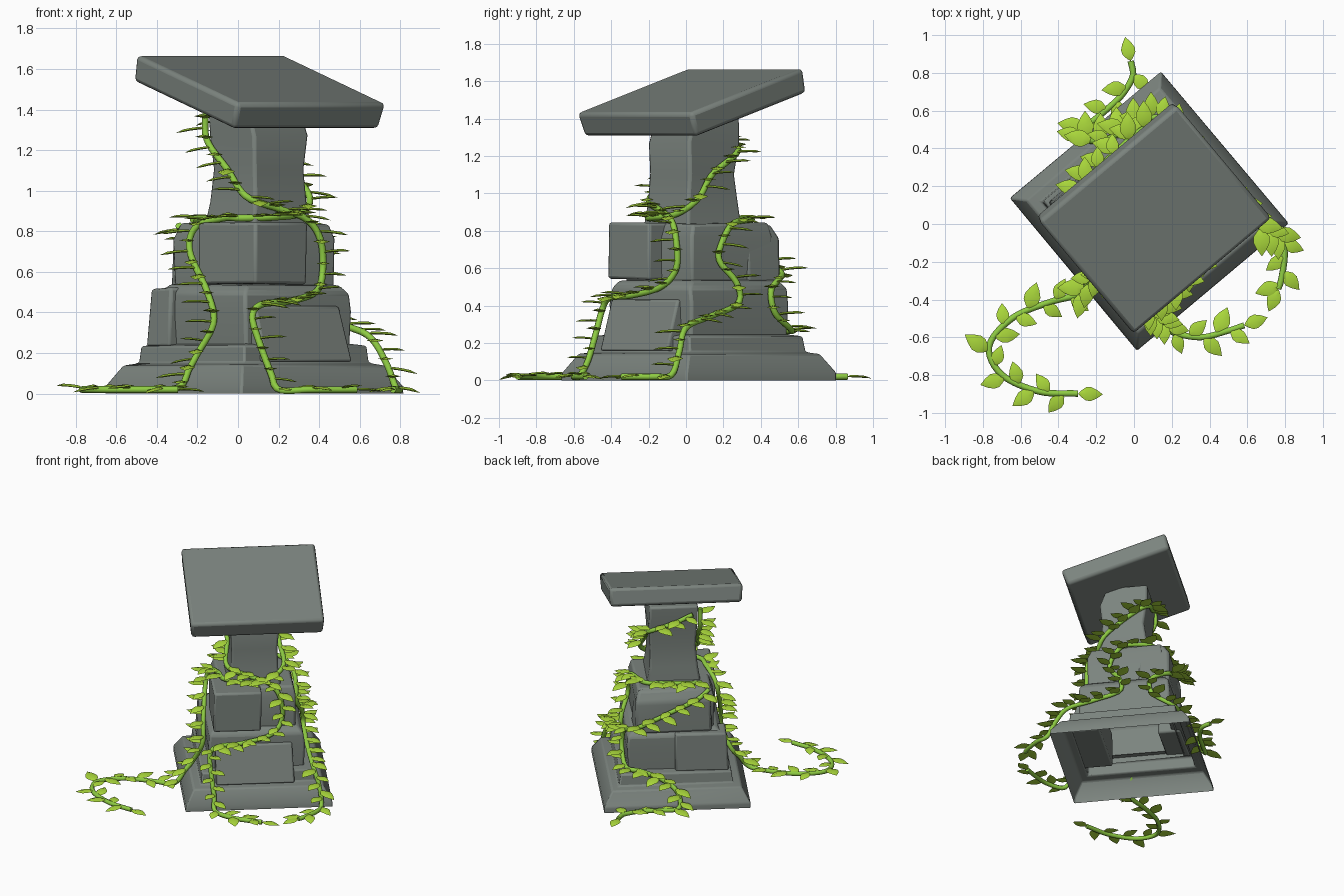
import bpy, bmesh, math, random
from mathutils import Vector, Matrix

if "Cube" in bpy.data.objects:
    bpy.data.objects.remove(bpy.data.objects["Cube"])

random.seed(4)
A = math.radians(40)
PLACE = Matrix.Translation((0.08, 0.07, 0)) @ Matrix.Rotation(A, 4, 'Z')  # turned pedestal frame


def material(name, col):
    m = bpy.data.materials.new(name)
    m.diffuse_color = (*col, 1)
    m.use_nodes = True
    m.node_tree.nodes["Principled BSDF"].inputs["Base Color"].default_value = m.diffuse_color
    return m


STONE = material("grey stone", (0.20, 0.23, 0.21))
STEM = material("stem green", (0.27, 0.60, 0.055))
LEAF = material("leaf green", (0.41, 0.70, 0.045))


def finish(name, bm, mat, angle=35, bevel=0.0):
    bmesh.ops.recalc_face_normals(bm, faces=bm.faces)
    me = bpy.data.meshes.new(name)
    bm.to_mesh(me)
    bm.free()
    me.materials.append(mat)
    ob = bpy.data.objects.new(name, me)
    bpy.context.collection.objects.link(ob)
    if bevel:
        b = ob.modifiers.new("worn edges", 'BEVEL')
        b.width, b.segments, b.limit_method = bevel, 2, 'ANGLE'
    bpy.ops.object.select_all(action='DESELECT')
    ob.select_set(True)
    bpy.context.view_layer.objects.active = ob
    bpy.ops.object.shade_smooth_by_angle(angle=math.radians(angle))
    return ob


def loft(name, rings, jitter=0.008, bevel=0.02, top=True, bottom=True):
    """Stacked rectangles (u0, u1, v0, v1, z) in the pedestal frame."""
    bm = bmesh.new()
    loops = []
    for u0, u1, v0, v1, z in rings:
        j = lambda: random.uniform(-jitter, jitter)
        loops.append([bm.verts.new((u + j(), v + j(), z + (j() if z > 0 else 0)))
                      for u, v in ((u0, v0), (u1, v0), (u1, v1), (u0, v1))])
    for a, b in zip(loops, loops[1:]):
        for i in range(4):
            bm.faces.new((a[i], a[(i + 1) % 4], b[(i + 1) % 4], b[i]))
    if bottom:
        bm.faces.new(loops[0][::-1])
    if top:
        bm.faces.new(loops[-1])
    bm.transform(PLACE)
    return finish(name, bm, STONE, bevel=bevel)


def sq(r, z, du=0, dv=0):
    return (du - r, du + r, dv - r, dv + r, z)


# stone base: hollow stepped plinth
loft("base_plinth", [sq(0.524, 0), sq(0.522, 0.04), sq(0.46, 0.14), sq(0.405, 0.15),
                     sq(0.395, 0.235), sq(0.30, 0.25)], 0.003, 0.01, False, False)
# stacked body stones
loft("lower_body", [sq(0.335, 0.2), sq(0.34, 0.40), sq(0.335, 0.50), sq(0.30, 0.54)], 0.006, 0.015, bottom=False)
loft("upper_body", [sq(0.28, 0.5), sq(0.285, 0.76), sq(0.262, 0.84)], 0.006, 0.015)
loft("front_lower_block", [(-0.30, 0.26, -0.445, -0.2, 0.155), (-0.30, 0.25, -0.36, -0.2, 0.43)], 0.003, 0.012)
loft("front_upper_block", [(-0.31, 0.03, -0.375, 0.06, 0.54), (-0.31, 0.03, -0.375, 0.06, 0.842)], 0.004, 0.015)
loft("back_lower_block", [(-0.38, 0.0, 0.2, 0.375, 0.23), (-0.365, 0.0, 0.2, 0.36, 0.52)], 0.005, 0.015)
loft("back_upper_block", [(-0.26, 0.29, 0.1, 0.33, 0.52), (-0.25, 0.28, 0.1, 0.33, 0.76),
                          (-0.22, 0.26, 0.1, 0.28, 0.835)], 0.006, 0.02)
# column, slightly waisted
loft("column", [(-0.20, 0.19, -0.235, 0.15, 0.8), (-0.18, 0.165, -0.215, 0.135, 0.95),
                (-0.165, 0.155, -0.20, 0.12, 1.1), (-0.18, 0.17, -0.215, 0.14, 1.27),
                (-0.18, 0.16, -0.16, 0.14, 1.42)], 0.006, 0.015)

# sloping slab on top
bm = bmesh.new()
bmesh.ops.create_cube(bm, size=1)
for v in bm.verts:
    s = 0.98 if v.co.z < 0 else 1.0
    v.co = Vector((v.co.x * 0.955 * s, v.co.y * 0.82 * s, v.co.z * 0.135))
bm.transform(PLACE @ Matrix.Translation((-0.005, -0.04, 1.485)) @ Matrix.Rotation(math.radians(17), 4, 'X'))
finish("top_slab", bm, STONE, bevel=0.022)


def spline(pts, n=24):
    """Smooth path through the points, resampled about every 0.025."""
    p = [Vector(q) for q in pts]
    p = [2 * p[0] - p[1]] + p + [2 * p[-1] - p[-2]]
    raw = []
    for a, b, c, d in zip(p, p[1:], p[2:], p[3:]):
        for i in range(n):
            t = i / n
            raw.append(0.5 * (2 * b + (c - a) * t + (2 * a - 5 * b + 4 * c - d) * t * t
                              + (3 * b - a - 3 * c + d) * t ** 3))
    raw.append(p[-2])
    out, acc = [raw[0]], 0
    for a, b in zip(raw, raw[1:]):
        acc += (b - a).length
        if acc >= 0.023:
            out.append(b)
            acc = 0
    return out


def add_leaf(bm, pos, out, length, pitch):
    """Pointed oval leaf with a raised midrib, closed underneath."""
    prof = [(0.0, 0.0), (0.12, 0.13), (0.32, 0.27), (0.52, 0.285), (0.75, 0.18), (1.0, 0.0)]
    out = Vector((out.x, out.y, 0)).normalized()
    side = Vector((-out.y, out.x, 0))
    fwd = out * math.cos(pitch) + Vector((0, 0, math.sin(pitch)))
    up = fwd.cross(side)
    mk = lambda t, w, h: bm.verts.new(pos + length * (fwd * t + side * w + up * (h - 0.12 * t * t)))
    L = [mk(t, w, 0) for t, w in prof[1:-1]]
    R = [mk(t, -w, 0) for t, w in prof[1:-1]]
    T = [mk(t, 0, 0.06) for t, w in prof[1:-1]]
    B = [mk(t, 0, -0.03) for t, w in prof[1:-1]]
    base, tip = mk(0, 0, 0), mk(1, 0, 0)
    for i in range(3):
        for a, b in ((L, T), (T, R), (R, B), (B, L)):
            bm.faces.new((a[i], b[i], b[i + 1], a[i + 1]))
    for a, b in ((L, T), (T, R), (R, B), (B, L)):
        bm.faces.new((base, b[0], a[0]))
        bm.faces.new((tip, a[3], b[3]))


def vine(name, pts):
    path = [PLACE @ p for p in spline(pts)]
    cu = bpy.data.curves.new(name, 'CURVE')
    cu.dimensions, cu.bevel_depth, cu.bevel_resolution = '3D', 0.017, 2
    cu.use_fill_caps = True
    sp = cu.splines.new('POLY')
    sp.points.add(len(path) - 1)
    for q, c in zip(sp.points, path):
        q.co = (*c, 1)
    tmp = bpy.data.objects.new(name + "_path", cu)
    bpy.context.collection.objects.link(tmp)
    bpy.context.view_layer.update()
    me = bpy.data.meshes.new_from_object(tmp.evaluated_get(bpy.context.evaluated_depsgraph_get()))
    bpy.data.objects.remove(tmp)
    bm = bmesh.new()
    bm.from_mesh(me)
    finish(name + "_stem", bm, STEM, 60)
    # leaves alternate left and right, always facing away from the stone
    bm = bmesh.new()
    flip, last = 1, 0
    for i in range(2, len(path) - 1):
        ground = path[i].z < 0.04
        if i - last < (3 if ground else 2):
            continue
        last = i
        tan = (path[i + 1] - path[i - 1]).normalized()
        flat = Vector((tan.x, tan.y, 0))
        loc = PLACE.inverted() @ path[i]
        away = Vector((loc.x, 0, 0)) if abs(loc.x) > abs(loc.y) else Vector((0, loc.y, 0))
        away = (PLACE.to_3x3() @ away).normalized()
        if ground:
            d = flat * 0.8 + flip * Vector((-flat.y, flat.x, 0))
        else:
            d = away + flip * 0.8 * Vector((-away.y, away.x, 0))
        add_leaf(bm, path[i] + Vector((0, 0, 0.008)), d, random.uniform(0.115, 0.155), random.uniform(-0.08, 0.22))
        flip = -flip
    for k in (0, -1):
        end = path[k] - path[1 if k == 0 else -2]
        if path[k].z < 0.04:
            add_leaf(bm, path[k], end, 0.13, 0.05)
    finish(name + "_leaves", bm, LEAF, 40)


# vine from the front-left ground, up the left side, round the column
vine("left_vine", [(-0.91, -0.50, .02), (-1.06, -0.36, .02), (-1.155, -0.165, .02), (-1.11, -0.005, .02),
                   (-0.92, 0.03, .02), (-0.72, -0.03, .02), (-0.57, -0.10, .03), (-0.495, -0.09, .12),
                   (-0.43, -0.08, .2), (-0.37, -0.13, .35), (-0.36, -0.07, .5), (-0.33, 0.1, .7),
                   (-0.30, 0.09, .82), (-0.25, -0.06, .865), (-0.22, -0.17, .865), (-0.08, -0.25, .87),
                   (0.1, -0.24, .89), (0.205, -0.18, .97), (0.18, -0.06, 1.1), (0.185, 0.09, 1.2),
                   (0.13, 0.155, 1.25), (-0.02, 0.155, 1.3), (-0.14, 0.16, 1.36)])
# vine from under the slab, down the front
vine("front_vine", [(-0.195, 0.14, 1.4), (-0.195, 0.13, 1.25), (-0.185, -0.02, 1.1), (-0.20, -0.18, .97),
                    (-0.04, -0.24, .91), (0.1, -0.28, .86), (0.17, -0.305, .76), (0.18, -0.31, .6),
                    (0.1, -0.35, .5), (-0.1, -0.38, .455), (-0.28, -0.39, .44), (-0.34, -0.39, .38),
                    (-0.335, -0.44, .25), (-0.32, -0.51, .1), (-0.32, -0.57, .02), (-0.224, -0.687, .02),
                    (-0.1, -0.75, .02), (0.0, -0.79, .02)])
# vine from the back ledge, down the right side
vine("right_vine", [(-0.2, 0.24, .86), (0.0, 0.23, .86), (0.2, 0.2, .86), (0.285, 0.0, .84), (0.30, -0.09, .74),
                    (0.30, -0.11, .64), (0.35, -0.03, .52), (0.36, -0.03, .41), (0.37, -0.24, .34),
                    (0.39, -0.42, .28), (0.43, -0.5, .15), (0.44, -0.56, .03), (0.40, -0.64, .02),
                    (0.30, -0.73, .02), (0.25, -0.76, .02)])
# vine from the back ground, over the plinth and across the back
vine("back_vine", [(0.435, 0.67, .02), (0.39, 0.60, .02), (0.27, 0.56, .02), (0.13, 0.555, .02),
                   (-0.01, 0.55, .03), (0.0, 0.485, .13), (0.1, 0.425, .2), (0.25, 0.40, .26), (0.35, 0.35, .27),
                   (0.37, 0.22, .36), (0.36, 0.2, .48), (0.33, 0.28, .54), (0.26, 0.35, .58),
                   (0.05, 0.35, .68), (-0.15, 0.335, .77), (-0.26, 0.28, .84)])
